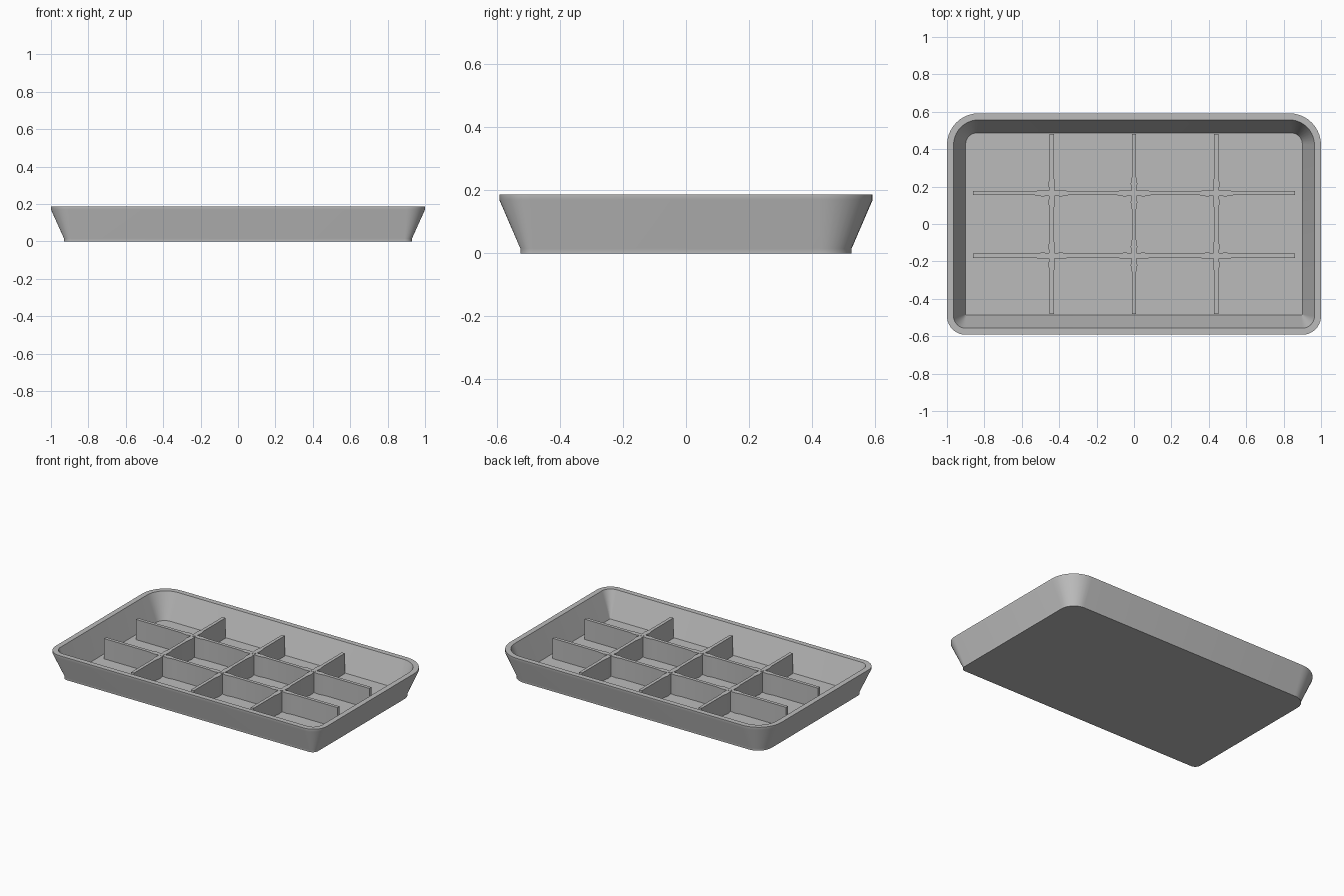
import bpy, bmesh
from math import sin, cos, pi, radians
from mathutils import Vector

cube = bpy.data.objects.get("Cube")
if cube:
    bpy.data.objects.remove(cube)

grey = bpy.data.materials.new("plain grey")
grey.use_nodes = True
colour = (0.5, 0.5, 0.5, 1)
grey.diffuse_color = colour
grey.node_tree.nodes["Principled BSDF"].inputs["Base Color"].default_value = colour


def finish(bm, name):
    bmesh.ops.recalc_face_normals(bm, faces=bm.faces)
    mesh = bpy.data.meshes.new(name)
    bm.to_mesh(mesh)
    bm.free()
    mesh.materials.append(grey)
    obj = bpy.data.objects.new(name, mesh)
    bpy.context.collection.objects.link(obj)
    bpy.ops.object.select_all(action='DESELECT')
    obj.select_set(True)
    bpy.context.view_layer.objects.active = obj
    bpy.ops.object.shade_smooth_by_angle(angle=radians(30))
    return obj


def loft(name, rings):
    """Join equal-sized rings of points and cap both ends."""
    bm = bmesh.new()
    loops = [[bm.verts.new(p) for p in ring] for ring in rings]
    for a, b in zip(loops, loops[1:]):
        for i in range(len(a)):
            j = (i + 1) % len(a)
            bm.faces.new((a[i], a[j], b[j], b[i]))
    bm.faces.new(loops[0])
    bm.faces.new(loops[-1])
    return finish(bm, name)


def rounded_ring(hx, hy, r_back, r_front, z, steps=10):
    """Rectangle with wide back corners and tight front corners."""
    points = []
    corners = [(1, 1, r_back), (-1, 1, r_back), (-1, -1, r_front), (1, -1, r_front)]
    for k, (sx, sy, r) in enumerate(corners):
        for i in range(steps + 1):
            a = (k + i / steps) * pi / 2
            points.append((sx * (hx - r) + r * cos(a), sy * (hy - r) + r * sin(a), z))
    return points


# Tray shell: foot, flared wall, flat rim, inner wall, floor
FLOOR, RIM = 0.02, 0.187
loft("tray", [
    rounded_ring(0.93, 0.525, 0.10, 0.04, 0),
    rounded_ring(0.93, 0.525, 0.10, 0.04, 0.015),
    rounded_ring(1.0, 0.592, 0.17, 0.10, 0.17),
    rounded_ring(1.0, 0.592, 0.17, 0.10, RIM),
    rounded_ring(0.965, 0.557, 0.135, 0.065, RIM),
    rounded_ring(0.90, 0.487, 0.06, 0.005, FLOOR),
])

# Dividers: thin walls that swell where they cross
TOP = 0.155
COLUMNS, ROWS = (-0.44, 0, 0.44), (-0.17, 0.165)


def divider(name, half_length, crossings, place):
    edge = [(-half_length, 0.011)]
    for c in crossings:
        edge += [(c - 0.09, 0.011), (c - 0.05, 0.018), (c - 0.02, 0.014),
                 (c + 0.02, 0.014), (c + 0.05, 0.018), (c + 0.09, 0.011)]
    edge.append((half_length, 0.011))
    outline = edge + [(u, -w) for u, w in reversed(edge)]
    loft(name, [[Vector((*place(u, w), z)) for u, w in outline]
                for z in (FLOOR - 0.005, TOP)])


for n, y in enumerate(ROWS, 1):
    divider(f"long_divider_{n}", 0.86, COLUMNS, lambda u, w: (u, y + w))
for n, x in enumerate(COLUMNS, 1):
    divider(f"cross_divider_{n}", 0.48, ROWS, lambda u, w: (x + w, u))

# Small round pins at the crossings
for x in COLUMNS:
    for y in ROWS:
        loft("crossing_pin", [[(x + 0.013 * cos(i * pi / 6), y + 0.013 * sin(i * pi / 6), z)
                               for i in range(12)] for z in (FLOOR, TOP + 0.002)])
